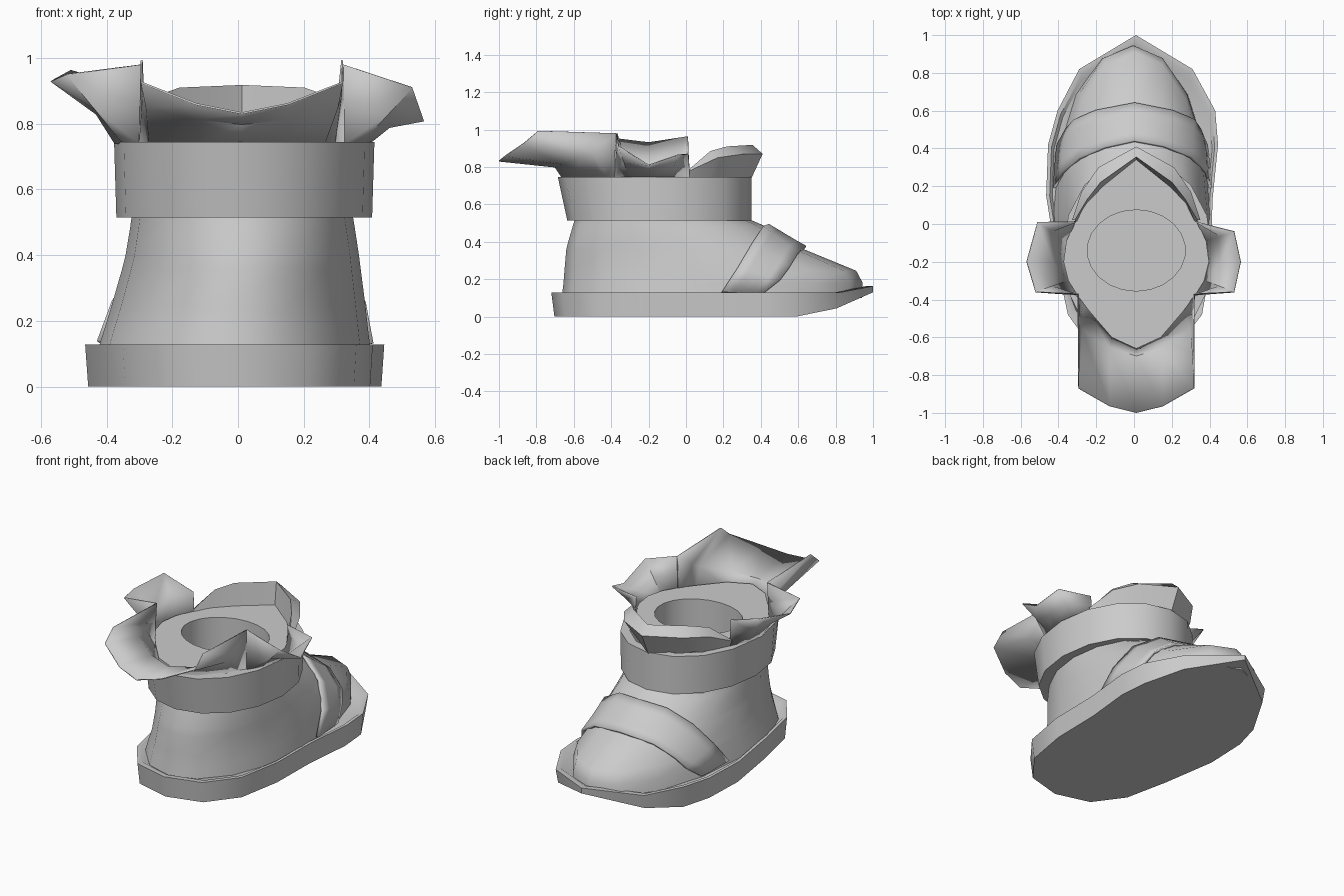
import bpy, bmesh, math

if "Cube" in bpy.data.objects:
    bpy.data.objects.remove(bpy.data.objects["Cube"])

CX = 0.012  # shared centre line of ankle parts


def loft(name, rows, closed=True, caps=(False, False), thick=0.0, angle=40):
    """Skin a list of point rows; optionally cap the ends and thicken."""
    bm = bmesh.new()
    vs = [[bm.verts.new(p) for p in r] for r in rows]
    n = len(rows[0])
    for a, b in zip(vs, vs[1:]):
        for i in range(n if closed else n - 1):
            j = (i + 1) % n
            bm.faces.new((a[i], a[j], b[j], b[i]))
    if caps[0]:
        bm.faces.new(vs[0][::-1])
    if caps[1]:
        bm.faces.new(vs[-1])
    bmesh.ops.recalc_face_normals(bm, faces=bm.faces)
    me = bpy.data.meshes.new(name)
    bm.to_mesh(me)
    bm.free()
    ob = bpy.data.objects.new(name, me)
    bpy.context.collection.objects.link(ob)
    bpy.ops.object.select_all(action='DESELECT')
    ob.select_set(True)
    bpy.context.view_layer.objects.active = ob
    bpy.ops.object.shade_smooth_by_angle(angle=math.radians(angle))
    if thick:
        m = ob.modifiers.new("thickness", 'SOLIDIFY')
        m.thickness, m.offset = thick, 0
    return ob


def mirror(half, cx=CX):
    """Centre-first half row -> full row from -x to +x."""
    return [(cx - p[0], *p[1:]) for p in half[:0:-1]] + [(cx + p[0], *p[1:]) for p in half]


def ring(z, x0, x1, y0, y1, yc, n=16, power=2.0):
    """Egg-shaped ring with its widest point at yc."""
    pts = []
    for i in range(n):
        a = 2 * math.pi * i / n + math.pi / 2
        c, s = (math.copysign(abs(t) ** (2 / power), t) for t in (math.cos(a), math.sin(a)))
        pts.append(((x0 + x1) / 2 + (x1 - x0) / 2 * c,
                    yc + s * ((y1 - yc) if s > 0 else (yc - y0)), z))
    return pts


def lerp_rows(a, b, t):
    return [tuple(u + (v - u) * t for u, v in zip(p, q)) for p, q in zip(a, b)]


# Sole: slab with a raised toe and a shallow lip
outline = [(.01, 1), (.31, .82), (.43, .6), (.445, .42), (.415, .12), (.41, -.2), (.36, -.48),
           (.22, -.66), (0, -.72), (-.22, -.66), (-.35, -.48), (-.41, -.2), (-.465, .15),
           (-.455, .42), (-.405, .6), (-.29, .82)]


def sole_row(scale, dz, top):
    row = []
    for x, y in outline:
        lift = max(0, y - .6)
        z = .128 + .035 * (y > .9) if top else .2 * lift + .05 * (y > .9)
        row.append((x * scale, .1 + (y - .1) * (scale if y < .9 or top else 1), z + dz))
    return row


loft("sole", [sole_row(.98, 0, False), sole_row(1, 0, True), sole_row(.96, 0, True),
              sole_row(.93, -.015, True)], caps=(True, True))

# Foot and ankle body
upper = loft("upper", [
    ring(.10, -.43, .405, -.665, .94, .05, power=2.05),
    ring(.18, -.405, .395, -.655, .945, .05, power=2.05),
    ring(.245, -.385, .388, -.65, .91, .05),
    ring(.36, -.352, .373, -.64, .63, .0),
    ring(.40, -.342, .368, -.63, .56, -.04),
    ring(.485, -.328, .355, -.605, .42, -.1),
    ring(.515, -.324, .35, -.595, .35, -.12),
    ring(.56, -.32, .346, -.585, .32, -.14)], caps=(True, True), angle=50)

# Instep strap hugging the body
back = mirror([(0, .44, .49), (.15, .40, .46), (.27, .34, .37), (.35, .27, .25), (.40, .19, .13)], 0)
front = mirror([(0, .64, .375), (.2, .60, .34), (.31, .55, .26), (.37, .51, .2), (.42, .43, .13)], 0)
strap = loft("instep_strap", [lerp_rows(back, front, t / 4) for t in range(5)], closed=False)
wrap = strap.modifiers.new("hug", 'SHRINKWRAP')
wrap.target, wrap.wrap_mode, wrap.offset = upper, 'ABOVE_SURFACE', .015
sol = strap.modifiers.new("thickness", 'SOLIDIFY')
sol.thickness, sol.offset = .016, 0

# Ankle band
loft("ankle_band", [
    ring(.515, -.31, .34, -.57, .30, -.15, 16, 2.05),
    ring(.515, -.37, .408, -.635, .35, -.15, 16, 2.05),
    ring(.745, -.377, .415, -.685, .35, -.15, 16, 2.05),
    ring(.745, -.33, .36, -.62, .30, -.15, 16, 2.05)])

# Collar base outline, shared by the plate and the flaps (right half)
base_front = [(0, -.66, .74), (.13, -.6, .74), (.25, -.46, .74), (.28, -.42, .74), (.31, -.38, .74)]
base_side = [(.31, -.38, .74), (.36, -.3, .74), (.385, -.2, .74), (.37, -.09, .74), (.32, .02, .74)]
base_back = [(0, .35, .74), (.18, .21, .74), (.27, .12, .74), (.32, .02, .74)]

# Collar plate with a round leg opening
half = base_back + base_side[::-1][1:] + base_front[::-1][1:]
edge = [(CX + x, y, .78) for x, y, z in half] + [(CX - x, y, .78) for x, y, z in half[-2:0:-1]]
n = len(edge)
hole = [(CX + .26 * math.sin(2 * math.pi * i / n), -.14 + .215 * math.cos(2 * math.pi * i / n), .78)
        for i in range(n)]
low = [(x, y, .74) for x, y, z in edge]
floor = [(x, y, .56) for x, y, z in hole]
loft("collar_plate", [low, edge, hole, floor], caps=(False, True))

# Front flap: long trough-shaped tongue
front_mid = [(0, -.70, .80), (.14, -.66, .815), (.29, -.56, .85), (.30, -.5, .88), (.308, -.38, .87)]
front_tip = [(0, -1, .832), (.14, -.965, .86), (.305, -.87, .925), (.305, -.79, .993), (.305, -.37, .98)]
loft("front_flap", [mirror(base_front), mirror(front_mid), mirror(front_tip)],
     closed=False, thick=.006)

# Back flap: thick lip with a bevelled rim
back_out = [(0, .41, .87), (.2, .30, .868), (.29, .17, .85), (.34, .02, .78)]
back_in = [(0, .355, .918), (.19, .22, .91), (.26, .13, .885), (.325, .02, .79)]
loft("back_flap", [mirror(base_back), mirror(back_out), mirror(back_in),
                   mirror([(x * .97, y - .01, .775) for x, y, z in base_back])], closed=False)

# Side flaps: folded troughs, the left one raised higher
right_tip = [(.32, -.37, .98), (.53, -.36, .91), (.565, -.2, .81), (.53, -.04, .865), (.33, .01, .87)]
left_tip = [(-.295, -.37, .98), (-.52, -.36, .95), (-.568, -.2, .93), (-.51, .01, .962), (-.31, .01, .9)]
for name, sign, tip, mid in (("right_flap", 1, right_tip, (.46, -.2, .79)),
                             ("left_flap", -1, left_tip, (-.43, -.2, .83))):
    base = [(CX + sign * x, y, z) for x, y, z in base_side]
    middle = lerp_rows(base, tip, .5)
    middle[2] = mid
    loft(name, [base, middle, tip], closed=False, thick=.006)
